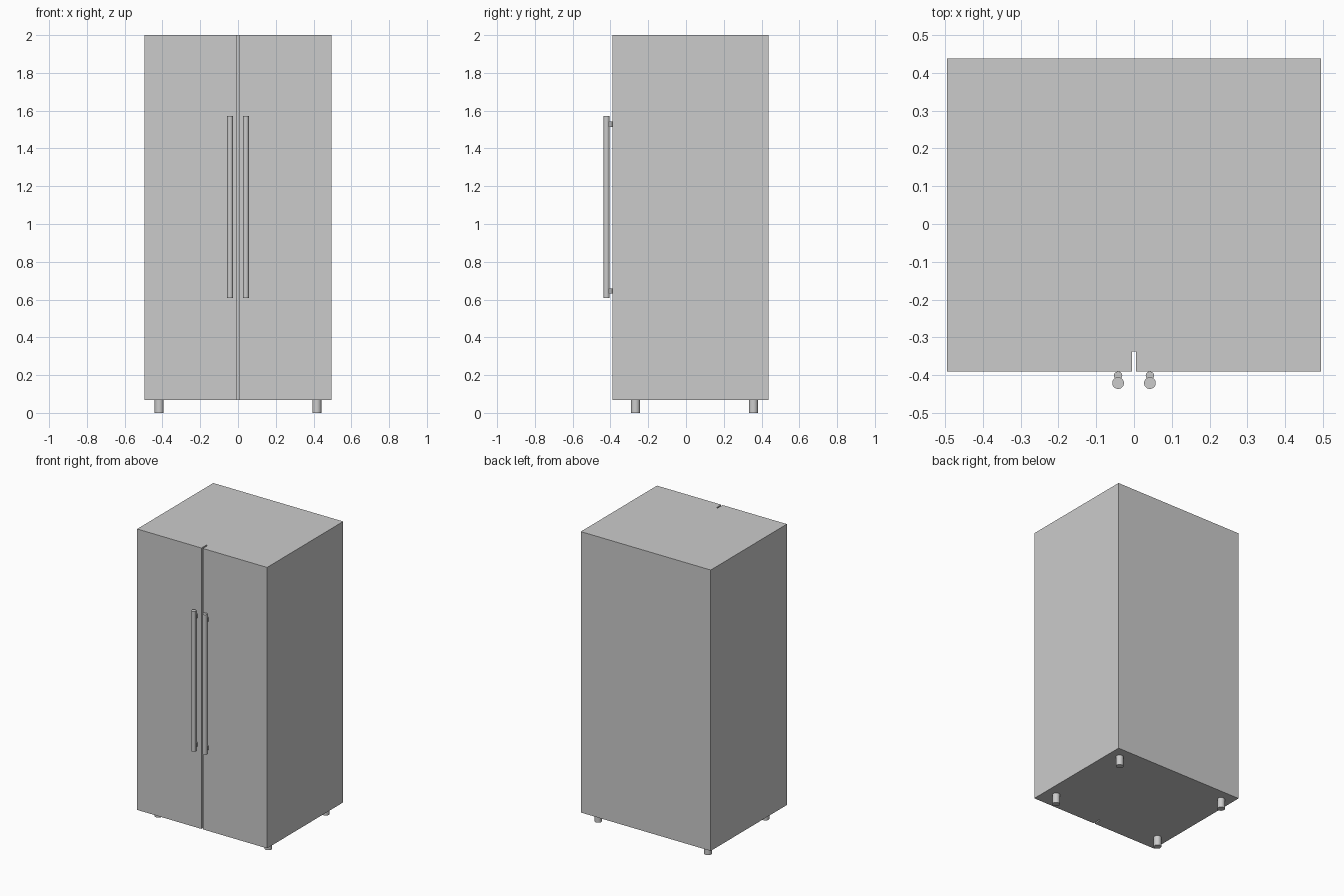
import bpy
import math

if "Cube" in bpy.data.objects:
    bpy.data.objects.remove(bpy.data.objects["Cube"])


def box(name, x0, x1, y0, y1, z0, z1):
    bpy.ops.mesh.primitive_cube_add(size=1, location=((x0 + x1) / 2, (y0 + y1) / 2, (z0 + z1) / 2))
    ob = bpy.context.object
    ob.name = name
    ob.scale = (x1 - x0, y1 - y0, z1 - z0)
    bpy.ops.object.transform_apply(location=False, rotation=False, scale=True)
    return ob


def post(name, x, y, z0, z1, r):
    bpy.ops.mesh.primitive_cylinder_add(vertices=32, radius=r, depth=z1 - z0,
                                        location=(x, y, (z0 + z1) / 2))
    ob = bpy.context.object
    ob.name = name
    bpy.ops.object.shade_smooth_by_angle(angle=math.radians(30))
    return ob


W, FRONT, SEAM, BACK = 0.494, -0.39, -0.337, 0.437
BOTTOM, TOP = 0.069, 2.0

# Cabinet behind the doors
box("cabinet", -W, W, SEAM, BACK, BOTTOM, TOP)

for side, s in (("left", -1), ("right", 1)):
    # Door, leaving a narrow gap at the centre
    box(side + "_door", *sorted((s * 0.005, s * W)), FRONT, SEAM, BOTTOM, TOP)

    # Long bar handle with two short stand-offs
    post(side + "_handle", s * 0.042, -0.4205, 0.608, 1.572, 0.0155)
    for level, z in (("lower", 0.645), ("upper", 1.528)):
        post(f"{side}_{level}_handle_mount", s * 0.042, -0.401, z - 0.014, z + 0.014, 0.011)

    # Feet
    for end, y in (("front", -0.267), ("back", 0.357)):
        post(f"{side}_{end}_foot", s * 0.4175, y, 0.0, BOTTOM, 0.024)
